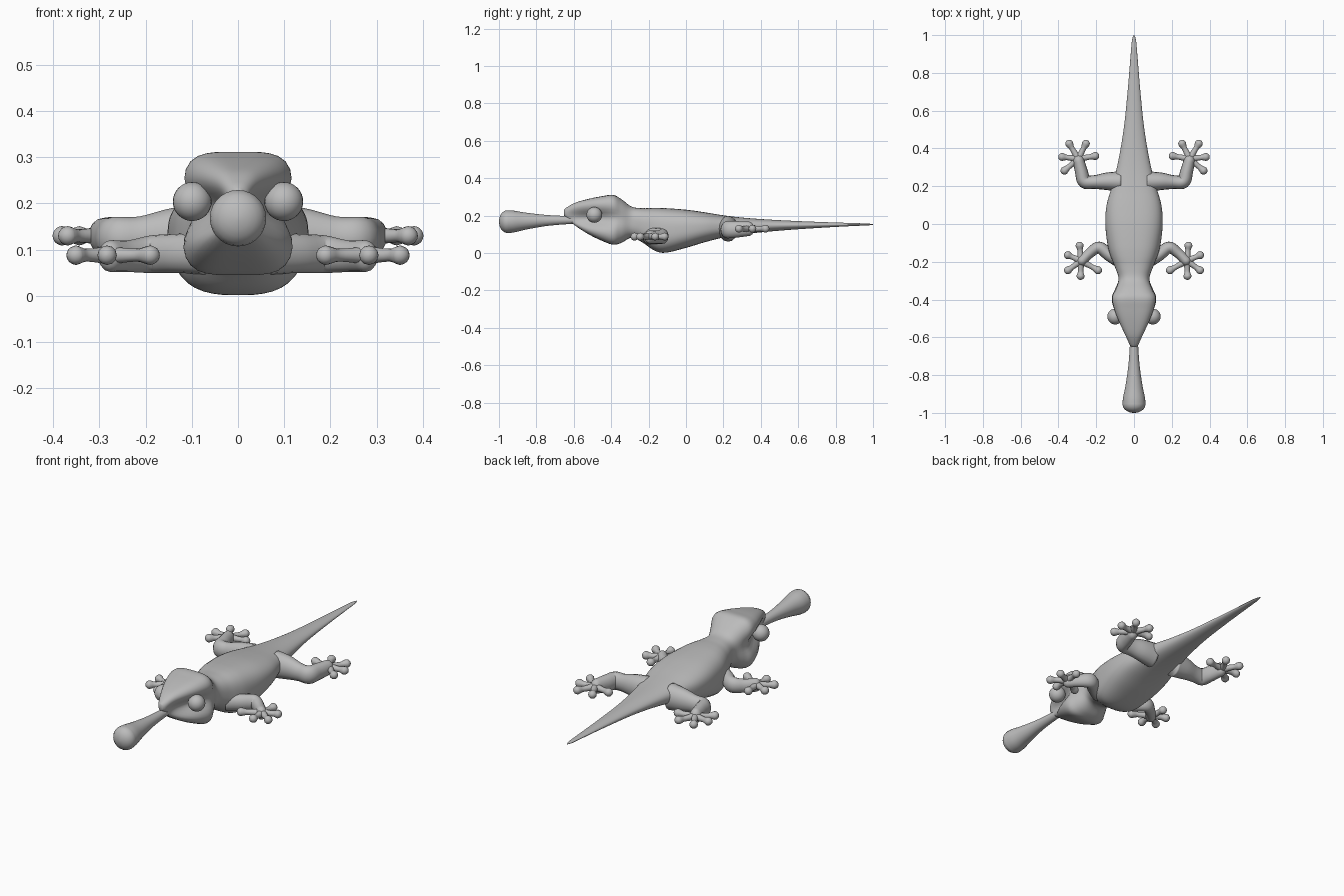
import bpy, bmesh, math
from mathutils import Vector

if "Cube" in bpy.data.objects:
    bpy.data.objects.remove(bpy.data.objects["Cube"])

grey = bpy.data.materials.new("plain grey")
grey.diffuse_color = (0.5, 0.5, 0.5, 1)
grey.use_nodes = True
grey.node_tree.nodes["Principled BSDF"].inputs["Base Color"].default_value = grey.diffuse_color


def finish(name, bm):
    bmesh.ops.recalc_face_normals(bm, faces=bm.faces)
    for f in bm.faces:
        f.smooth = True
    mesh = bpy.data.meshes.new(name)
    bm.to_mesh(mesh)
    bm.free()
    mesh.materials.append(grey)
    obj = bpy.data.objects.new(name, mesh)
    bpy.context.collection.objects.link(obj)
    return obj


def smooth_path(pts, steps):
    """Catmull-Rom interpolation of tuples of any length."""
    p = [pts[0]] + list(pts) + [pts[-1]]
    out = []
    for i in range(1, len(p) - 2):
        for s in range(steps):
            t = s / steps
            out.append([0.5 * (2 * b + (c - a) * t + (2 * a - 5 * b + 4 * c - d) * t * t
                               + (3 * b - a - 3 * c + d) * t ** 3)
                        for a, b, c, d in zip(p[i - 1], p[i], p[i + 1], p[i + 2])])
    out.append(list(pts[-1]))
    return out


def loft(name, rings):
    bm = bmesh.new()
    rows = [[bm.verts.new(v) for v in ring] for ring in rings]
    n = len(rows[0])
    for a, b in zip(rows, rows[1:]):
        for i in range(n):
            j = (i + 1) % n
            bm.faces.new((a[i], a[j], b[j], b[i]))
    bm.faces.new(rows[0])
    bm.faces.new(rows[-1])
    return finish(name, bm)


def tube(name, pts, tall=1.0, segs=16, steps=5, cap=1.0):
    """Round-ended tube through (x, y, z, radius) points."""
    path = smooth_path(pts, steps)
    pos = [Vector(p[:3]) for p in path]
    rad = [p[3] for p in path]
    last = len(pos) - 1
    stations = []
    for i in range(last + 1):
        t = (pos[min(i + 1, last)] - pos[max(i - 1, 0)]).normalized()
        stations.append((pos[i], t, rad[i]))
    end, t, r = stations[-1]
    for k in range(1, 6):
        a = math.radians(17 * k)
        stations.append((end + t * r * cap * math.sin(a), t, r * math.cos(a)))
    rings = []
    for c, t, r in stations:
        side = t.cross(Vector((0, 0, 1))).normalized()
        up = side.cross(t)
        rings.append([c + side * r * math.cos(2 * math.pi * i / segs)
                      + up * r * tall * math.sin(2 * math.pi * i / segs)
                      for i in range(segs)])
    return loft(name, rings)


# Head, trunk and tail: y, half width, bottom, top, squareness, mouth pinch
stations = [
    (-0.652, 0.012, 0.200, 0.232, 2.0, 0.0),
    (-0.635, 0.030, 0.182, 0.246, 2.4, 0.3),
    (-0.59, 0.055, 0.145, 0.270, 3.0, 0.6),
    (-0.52, 0.088, 0.100, 0.290, 3.6, 0.6),
    (-0.45, 0.113, 0.066, 0.304, 4.0, 0.42),
    (-0.39, 0.122, 0.045, 0.311, 4.0, 0.25),
    (-0.345, 0.104, 0.055, 0.288, 3.2, 0.1),
    (-0.29, 0.082, 0.082, 0.248, 2.6, 0.0),
    (-0.23, 0.100, 0.055, 0.240, 2.6, 0.0),
    (-0.17, 0.124, 0.014, 0.241, 2.8, 0.0),
    (-0.11, 0.140, 0.002, 0.240, 2.8, 0.0),
    (0.0, 0.152, 0.028, 0.232, 2.7, 0.0),
    (0.1, 0.145, 0.058, 0.218, 2.6, 0.0),
    (0.2, 0.117, 0.083, 0.202, 2.5, 0.0),
    (0.32, 0.086, 0.102, 0.188, 2.3, 0.0),
    (0.5, 0.055, 0.120, 0.176, 2.0, 0.0),
    (0.7, 0.034, 0.134, 0.167, 2.0, 0.0),
    (0.88, 0.019, 0.144, 0.161, 2.0, 0.0),
    (0.97, 0.011, 0.148, 0.158, 2.0, 0.0),
    (1.0, 0.002, 0.151, 0.154, 2.0, 0.0),
]
rings = []
for y, w, lo, hi, n, pinch in smooth_path(stations, 5):
    ring = []
    for i in range(48):
        a = 2 * math.pi * i / 48
        c, s = math.cos(a), math.sin(a)
        k = (abs(c) ** n + abs(s) ** n) ** (-1 / n)
        z = (lo + hi) / 2 + (hi - lo) / 2 * k * s
        squeeze = 1 - pinch * math.exp(-((z - 0.185) / 0.045) ** 2)
        ring.append(Vector((w * k * c * squeeze, y, z)))
    rings.append(ring)
loft("body", rings)

# Stuck-out tongue with a bulb at the end
tube("tongue", [(0, -0.46, 0.180, 0.016), (0, -0.55, 0.177, 0.018),
                (0, -0.66, 0.176, 0.023), (0, -0.76, 0.174, 0.031),
                (0, -0.86, 0.171, 0.046), (0, -0.92, 0.169, 0.058),
                (0, -0.955, 0.168, 0.061)], segs=28, cap=0.74)

# Limbs on the +x side as (x, y, z, radius), with toe tip positions
limbs = {
    "front": ([(0.07, -0.20, 0.092, 0.036), (0.13, -0.165, 0.092, 0.033),
               (0.185, -0.125, 0.090, 0.032), (0.235, -0.155, 0.086, 0.027),
               (0.275, -0.195, 0.086, 0.027)],
              (0.28, -0.195, 0.088),
              [(0.288, -0.115), (0.35, -0.245), (0.283, -0.275),
               (0.19, -0.245), (0.35, -0.165)]),
    "hind": ([(0.07, 0.225, 0.130, 0.054), (0.14, 0.226, 0.130, 0.047),
              (0.21, 0.222, 0.126, 0.036), (0.262, 0.225, 0.125, 0.036),
              (0.278, 0.275, 0.127, 0.034), (0.293, 0.335, 0.130, 0.030)],
             (0.295, 0.345, 0.130),
             [(0.343, 0.425), (0.255, 0.425), (0.205, 0.36),
              (0.38, 0.355), (0.368, 0.283)]),
}
for side, sx in (("right", 1), ("left", -1)):
    for kind, (leg, palm, tips) in limbs.items():
        tube(f"{kind}_leg_{side}", [(sx * x, y, z, r) for x, y, z, r in leg], tall=1.28)
        # Toes with rounded pads
        px, py, pz = palm
        for number, (tx, ty) in enumerate(tips, 1):
            toe = [(sx * (px + (tx - px) * f), py + (ty - py) * f, pz, r)
                   for f, r in ((0, 0.020), (0.35, 0.016), (0.7, 0.014),
                                (0.9, 0.019), (1.0, 0.021))]
            tube(f"{kind}_toe_{side}_{number}", toe, segs=12, steps=3)
    # Bulging eyes
    bm = bmesh.new()
    bmesh.ops.create_uvsphere(bm, u_segments=24, v_segments=16, radius=0.042)
    bmesh.ops.translate(bm, verts=bm.verts, vec=(sx * 0.099, -0.49, 0.204))
    finish(f"eye_{side}", bm)
